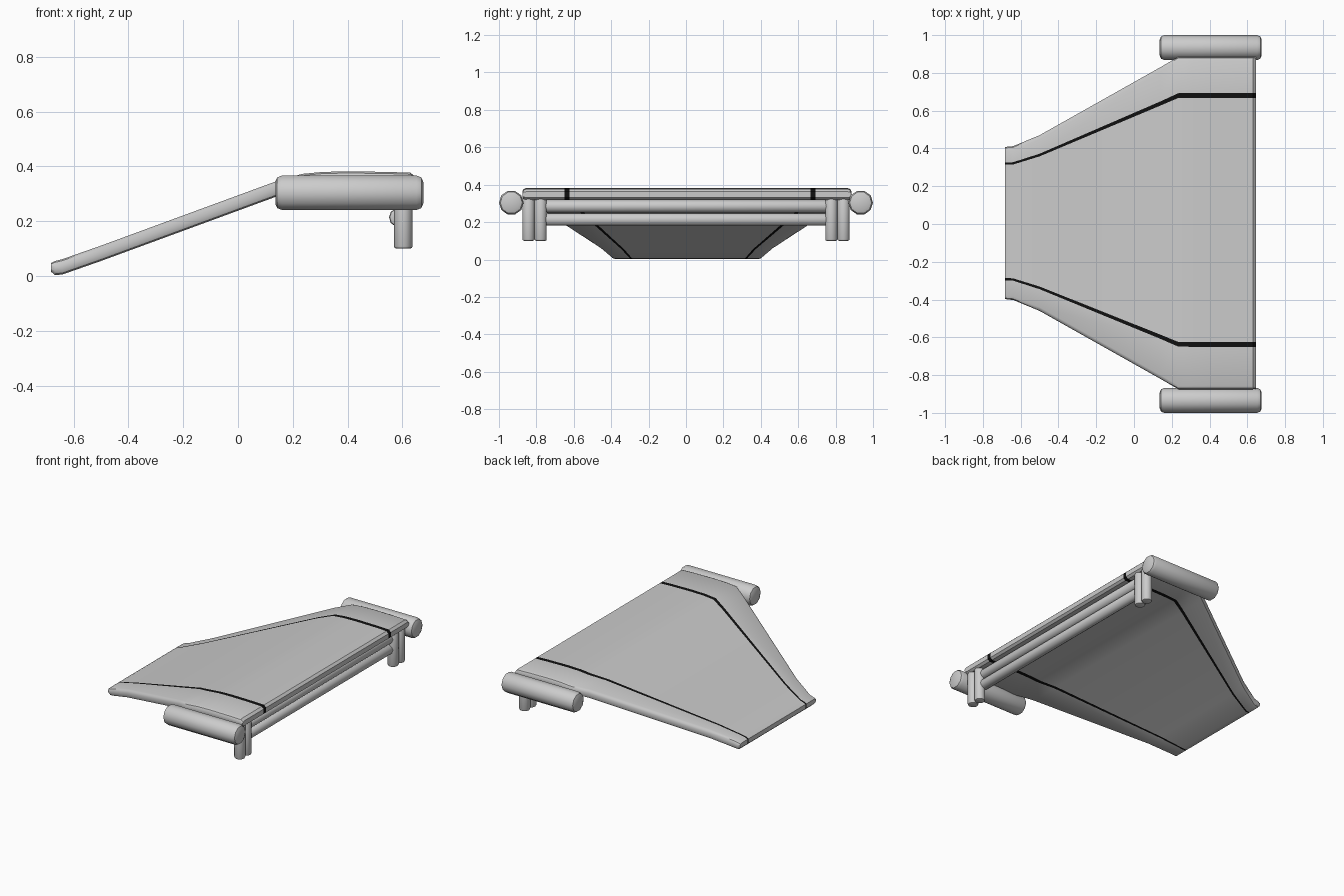
import bpy, bmesh, math
from mathutils import Matrix

if "Cube" in bpy.data.objects:
    bpy.data.objects.remove(bpy.data.objects["Cube"])

SMOOTH = math.radians(35)


def finish(name, bm):
    bmesh.ops.recalc_face_normals(bm, faces=bm.faces[:])
    me = bpy.data.meshes.new(name)
    bm.to_mesh(me)
    bm.free()
    ob = bpy.data.objects.new(name, me)
    bpy.context.collection.objects.link(ob)
    bpy.ops.object.select_all(action='DESELECT')
    ob.select_set(True)
    bpy.context.view_layer.objects.active = ob
    bpy.ops.object.shade_smooth_by_angle(angle=SMOOTH)
    return ob


def rod(name, axis, center, length, radius, sides=10, round_end=0.02):
    """Rod along an axis, with rounded rims made by stacked rings."""
    bm = bmesh.new()
    h = length / 2
    e = round_end
    half = [(h - e, radius), (h - e * 0.3, radius - e * 0.3), (h, radius - e)]
    prof = [(-t, r) for t, r in reversed(half)] + half
    rings = []
    for t, r in prof:
        ring = []
        for i in range(sides):
            a = 2 * math.pi * i / sides
            u, v = r * math.cos(a), r * math.sin(a)
            p = {'X': (t, u, v), 'Y': (u, t, v), 'Z': (u, v, t)}[axis]
            ring.append(bm.verts.new([c + q for c, q in zip(center, p)]))
        rings.append(ring)
    for a, b in zip(rings, rings[1:]):
        for i in range(sides):
            j = (i + 1) % sides
            bm.faces.new((a[i], a[j], b[j], b[i]))
    bm.faces.new(rings[0])
    bm.faces.new(rings[-1])
    return finish(name, bm)


# Bent board: x, mid height, half thickness, half width, upper stripe, lower stripe, stripe width
stations = [
    (-0.683, 0.032, 0.015, 0.402, 0.320, -0.292, 0.012),
    (-0.668, 0.029, 0.026, 0.405, 0.320, -0.292, 0.012),
    (-0.640, 0.034, 0.028, 0.407, 0.321, -0.294, 0.012),
    (-0.500, 0.083, 0.028, 0.465, 0.365, -0.338, 0.014),
    (0.140, 0.318, 0.028, 0.825, 0.638, -0.597, 0.022),
    (0.235, 0.344, 0.029, 0.880, 0.680, -0.637, 0.025),
    (0.310, 0.350, 0.030, 0.880, 0.680, -0.637, 0.026),
    (0.400, 0.352, 0.030, 0.880, 0.680, -0.637, 0.027),
    (0.550, 0.350, 0.030, 0.880, 0.680, -0.637, 0.027),
    (0.630, 0.348, 0.029, 0.880, 0.680, -0.637, 0.027),
    (0.645, 0.347, 0.016, 0.878, 0.680, -0.637, 0.027),
]
shift = 0.005
bm = bmesh.new()
top, bot = [], []
for x, z, h, w, su, sl, sw in stations:
    cols = [(-w, 0.4), (-w + 0.006, 0.8), (-w + 0.02, 1), (sl - sw / 2, 1), (sl + sw / 2, 1),
            (su - sw / 2, 1), (su + sw / 2, 1), (w - 0.02, 1), (w - 0.006, 0.8), (w, 0.4)]
    off = [shift if abs(abs(y) - w) < 0.03 else 0 for y, k in cols]
    top.append([bm.verts.new((x, y + o, z + h * k)) for (y, k), o in zip(cols, off)])
    bot.append([bm.verts.new((x, y + o, z - h * k)) for (y, k), o in zip(cols, off)])

n, m = len(stations), len(top[0])
STRIPES = (3, 5)
for j in range(m - 1):
    faces = []
    for i in range(n - 1):
        for g in (top, bot):
            faces.append(bm.faces.new((g[i][j], g[i + 1][j], g[i + 1][j + 1], g[i][j + 1])))
    for i in (0, n - 1):
        faces.append(bm.faces.new((top[i][j], top[i][j + 1], bot[i][j + 1], bot[i][j])))
    for f in faces:
        f.material_index = 1 if j in STRIPES else 0
for j in (0, m - 1):
    for i in range(n - 1):
        bm.faces.new((top[i][j], top[i + 1][j], bot[i + 1][j], bot[i][j]))
board = finish("board", bm)
grey = bpy.data.materials.new("board_grey")
grey.diffuse_color = (0.8, 0.8, 0.8, 1)
grey.use_nodes = True
grey.node_tree.nodes["Principled BSDF"].inputs["Base Color"].default_value = grey.diffuse_color
black = bpy.data.materials.new("stripe_black")
black.diffuse_color = (0.005, 0.005, 0.005, 1)
black.use_nodes = True
black.node_tree.nodes["Principled BSDF"].inputs["Base Color"].default_value = black.diffuse_color
board.data.materials.append(None)
board.data.materials.append(black)
bpy.data.materials.remove(grey)

# Side bolsters and paired posts, mirrored
for side, s in (("left", -1), ("right", 1)):
    rod(f"{side}_bolster", 'X', (0.406, s * 0.934, 0.304), 0.54, 0.066, 10, 0.024)
    for k, y in enumerate((0.777, 0.842)):
        rod(f"{side}_post_{k + 1}", 'Z', (0.603, s * y, 0.218), 0.236, 0.034, 10, 0.009)

# Cross bars between the posts
for name, z in (("upper_bar", 0.285), ("lower_bar", 0.214)):
    rod(name, 'Y', (0.586, 0, z), 1.54, 0.035, 10, 0.01)
